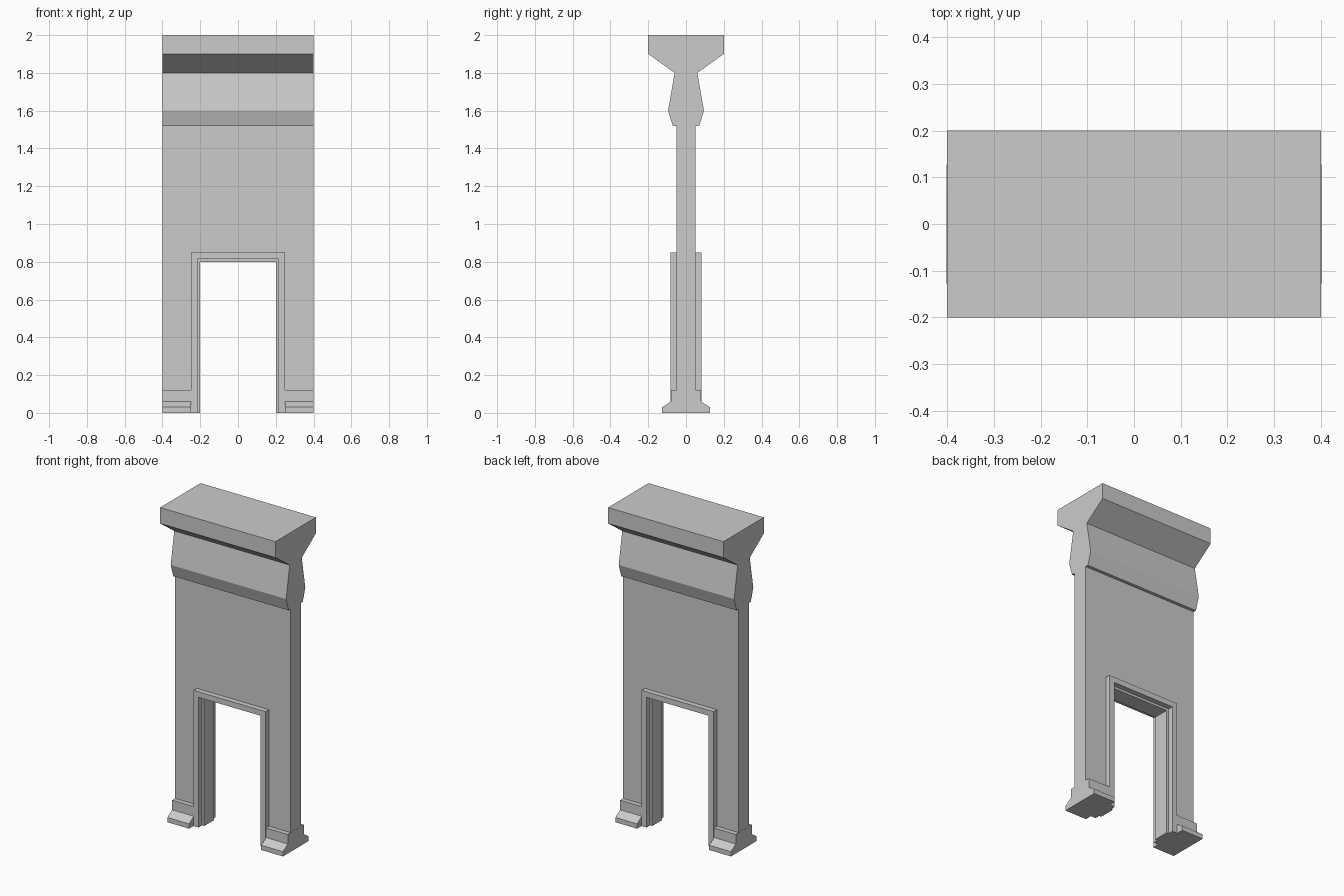
import bpy
import bmesh
from mathutils import Vector

cube = bpy.data.objects.get("Cube")
if cube:
    bpy.data.objects.remove(cube, do_unlink=True)

# Single stone colour
stone = bpy.data.materials.new("pale_grey_stone")
stone.use_nodes = True
colour = (0.6, 0.6, 0.6, 1)
stone.diffuse_color = colour
stone.node_tree.nodes["Principled BSDF"].inputs["Base Color"].default_value = colour


def extrude_outline(name, points, offset):
    """Extrude a closed outline of 3D points along an offset."""
    bm = bmesh.new()
    face = bm.faces.new([bm.verts.new(p) for p in points])
    result = bmesh.ops.extrude_face_region(bm, geom=[face], use_keep_orig=True)
    moved = [g for g in result["geom"] if isinstance(g, bmesh.types.BMVert)]
    bmesh.ops.translate(bm, verts=moved, vec=Vector(offset))
    bmesh.ops.recalc_face_normals(bm, faces=bm.faces)
    mesh = bpy.data.meshes.new(name)
    bm.to_mesh(mesh)
    bm.free()
    mesh.materials.append(stone)
    obj = bpy.data.objects.new(name, mesh)
    bpy.context.collection.objects.link(obj)
    return obj


def arch(name, outer, top, inner, lintel, half_depth):
    """Upside-down U shape, extruded through the wall thickness."""
    half = [(outer, top), (outer, 0), (inner, 0), (inner, lintel)]
    outline = half + [(-x, z) for x, z in reversed(half)]
    return extrude_outline(name, [(x, -half_depth, z) for x, z in outline],
                           (0, 2 * half_depth, 0))


def moulding(name, half, x_start, x_end):
    """Front-to-back symmetric profile, run along x."""
    outline = half + [(-y, z) for y, z in reversed(half)]
    return extrude_outline(name, [(x_start, y, z) for y, z in outline],
                           (x_end - x_start, 0, 0))


# Wall with doorway, and the raised frame around the doorway
arch("wall", 0.4, 1.56, 0.2, 0.8, 0.05)
arch("door_frame", 0.25, 0.85, 0.215, 0.815, 0.083)

# Cornice with wide flat cap
moulding("cornice", [(0.2, 2), (0.2, 1.9), (0.06, 1.8), (0.095, 1.6),
                     (0.07, 1.52)], -0.4, 0.4)

# Stepped skirting at the foot of each leg
skirting = [(0.08, 0.12), (0.08, 0.06), (0.127, 0.03), (0.127, 0)]
for side, sign in (("left", 1), ("right", -1)):
    moulding(side + "_skirting", skirting, sign * 0.25, sign * 0.401)
